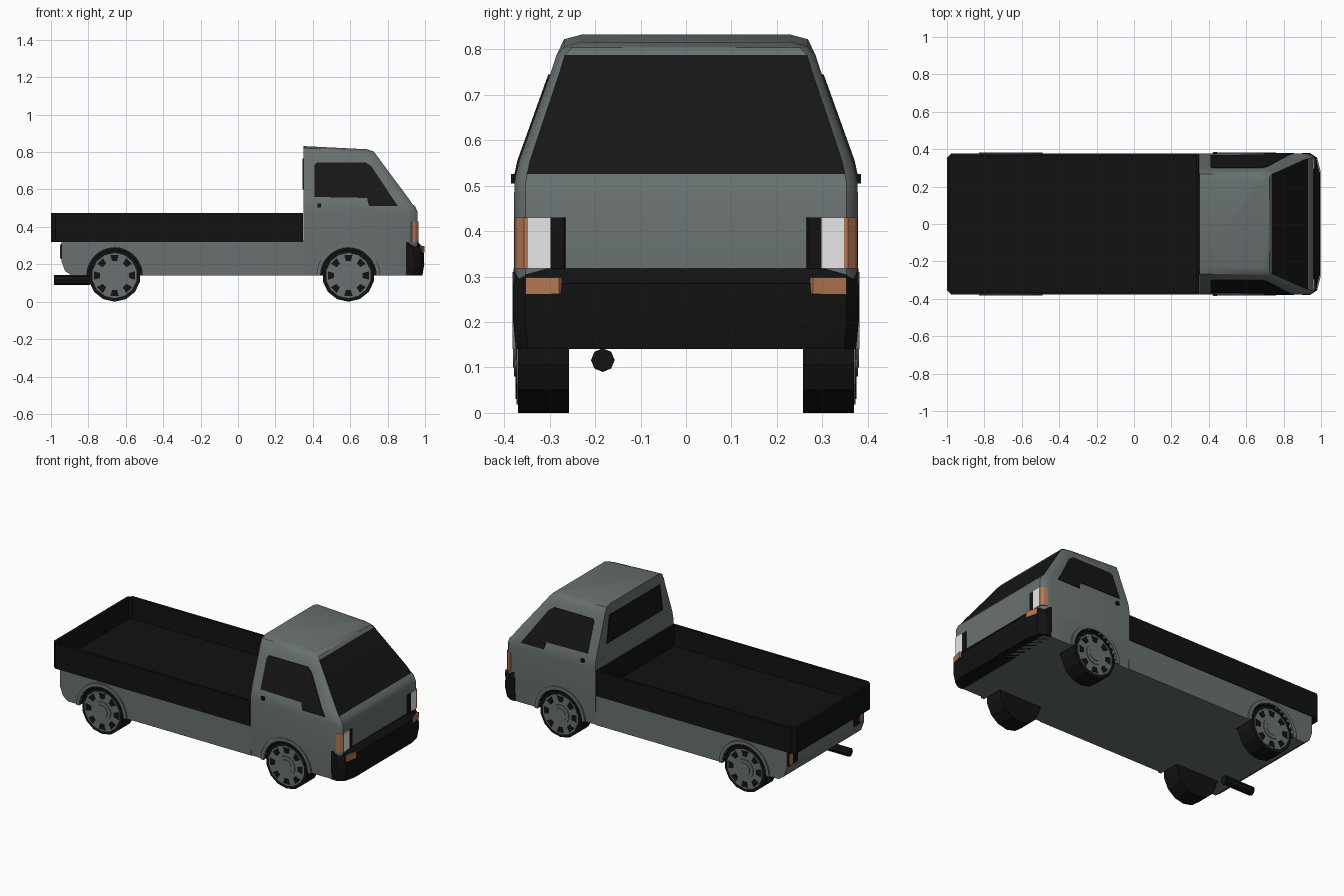
import bpy, bmesh, math

if "Cube" in bpy.data.objects:
    bpy.data.objects.remove(bpy.data.objects["Cube"])


def material(name, rgb):
    m = bpy.data.materials.new(name)
    m.diffuse_color = (*rgb, 1)
    m.use_nodes = True
    m.node_tree.nodes["Principled BSDF"].inputs["Base Color"].default_value = m.diffuse_color
    return m


GREY = material("grey paint", (0.14, 0.165, 0.163))
BLACK = material("black", (0.006, 0.006, 0.006))
GLASS = material("dark glass", (0.008, 0.008, 0.008))
ORANGE = material("orange lens", (0.45, 0.18, 0.085))
WHITE = material("white lamp", (0.8, 0.8, 0.8))


def finish(name, bm, mats):
    bmesh.ops.recalc_face_normals(bm, faces=bm.faces)
    me = bpy.data.meshes.new(name)
    bm.to_mesh(me)
    bm.free()
    for m in mats:
        me.materials.append(m)
    ob = bpy.data.objects.new(name, me)
    bpy.context.collection.objects.link(ob)
    return ob


def loft(name, rings, *mats):
    """Skin a list of equal rings and cap both ends."""
    bm = bmesh.new()
    vs = [[bm.verts.new(p) for p in r] for r in rings]
    n = len(vs[0])
    for a, b in zip(vs, vs[1:]):
        for i in range(n):
            j = (i + 1) % n
            bm.faces.new((a[i], a[j], b[j], b[i]))
    bm.faces.new(vs[0])
    bm.faces.new(vs[-1])
    return finish(name, bm, mats)


def prism_y(name, pts, y0, y1, *mats):
    return loft(name, [[(x, y, z) for x, z in pts] for y in (y0, y1)], *mats)


def box(name, x0, x1, y0, y1, z0, z1, mat):
    return prism_y(name, [(x0, z0), (x1, z0), (x1, z1), (x0, z1)], y0, y1, mat)


def circle(cx, cz, r, n):
    return [(cx + r * math.cos(2 * math.pi * i / n - math.pi / 2),
             cz + r * math.sin(2 * math.pi * i / n - math.pi / 2)) for i in range(n)]


def strip(name, path, side, z0, z1, mat):
    """Thin plate following a plan path round a front corner."""
    outer = [(x + 0.004, side * (y + 0.003)) for x, y in path]
    inner = [(x - 0.003, side * (y - 0.003)) for x, y in reversed(path)]
    return loft(name, [[(x, y, z) for x, y in outer + inner] for z in (z0, z1)], mat)


def smooth(ob):
    bpy.ops.object.select_all(action='DESELECT')
    ob.select_set(True)
    bpy.context.view_layer.objects.active = ob
    bpy.ops.object.shade_smooth_by_angle(angle=math.radians(32))


def symmetric(half):
    return half + [(x, -y) for x, y in reversed(half)]


# Cab: plan rings stacked by height (z, half width, front x, roof slope)
CAB = [(0.14, 0.37, 0.95, 0), (0.30, 0.378, 0.96, 0), (0.48, 0.378, 0.96, 0),
       (0.508, 0.377, 0.948, 0), (0.525, 0.374, 0.93, 0), (0.555, 0.367, 0.91, 0),
       (0.75, 0.297, 0.765, 0), (0.787, 0.285, 0.738, 0),
       (0.822, 0.268, 0.725, 0.05), (0.832, 0.23, 0.69, 0.05)]


def cab_width(z):
    for a, b in zip(CAB, CAB[1:]):
        if a[0] <= z <= b[0]:
            return a[1] + (b[1] - a[1]) * (z - a[0]) / (b[0] - a[0])


rings = []
for z, w, xf, slope in CAB:
    plan = symmetric([(0.35, w), (xf - 0.05, w), (xf - 0.015, 0.975 * w), (xf, 0.935 * w)])
    rings.append([(x, y, z - slope * (x - 0.35)) for x, y in plan])
cab = loft("cab", rings, GREY, BLACK, GLASS)
for f in cab.data.polygons:  # windscreen
    if 0.525 < f.center.z < 0.787 and f.normal.x > 0.5 and abs(f.center.y) < 0.01:
        f.material_index = 2

# Lower body under the bed
body = prism_y("lower_body", [(0.35, 0.14), (0.35, 0.33), (-0.945, 0.33), (-0.945, 0.22),
                              (-0.925, 0.165), (-0.89, 0.14)], -0.374, 0.374, GREY, BLACK)

# Wheel wells cut out of cab and body
WHEELS = (0.59, -0.66)
for target, wx in zip((cab, body), WHEELS):
    for s in (1, -1):
        cutter = prism_y("well_cutter", circle(wx, 0.14, 0.149, 28), s * 0.25, s * 0.5, GREY, BLACK)
        cutter.hide_render = True
        for f in cutter.data.polygons:
            f.material_index = 1
        mod = target.modifiers.new("well", 'BOOLEAN')
        mod.operation = 'DIFFERENCE'
        mod.solver = 'EXACT'
        mod.object = cutter
        bpy.context.view_layer.objects.active = target
        bpy.ops.object.modifier_apply(modifier=mod.name)
        bpy.data.objects.remove(cutter)
smooth(cab)

# Load bed: chamfered tray with a sunk floor
plan = symmetric([(0.347, 0.378), (-0.975, 0.378), (-1.0, 0.355)])
bm = bmesh.new()
low = [bm.verts.new((x, y, 0.32)) for x, y in plan]
top = [bm.verts.new((x, y, 0.475)) for x, y in plan]
for i in range(len(plan)):
    j = (i + 1) % len(plan)
    bm.faces.new((low[i], low[j], top[j], top[i]))
bm.faces.new(low)
rim = bm.faces.new(top)
bmesh.ops.recalc_face_normals(bm, faces=bm.faces)
bmesh.ops.inset_region(bm, faces=[rim], thickness=0.018)
wall = bmesh.ops.extrude_discrete_faces(bm, faces=[rim])["faces"][0]
for v in wall.verts:
    v.co.z = 0.345
finish("load_bed", bm, [BLACK])

# Front bumper
rings = []
for z, w, xf in ((0.14, 0.374, 0.99), (0.2, 0.38, 1.0), (0.285, 0.38, 0.996), (0.318, 0.379, 0.968)):
    plan = symmetric([(0.897, w), (xf - 0.06, w), (xf - 0.02, 0.93 * w), (xf - 0.004, 0.75 * w)])
    rings.append([(x, y, z) for x, y in plan])
smooth(loft("front_bumper", rings, BLACK))

UPPER = [(0.41, 0.56), (0.41, 0.73), (0.42, 0.744), (0.685, 0.744), (0.715, 0.722),
         (0.825, 0.555), (0.69, 0.555)]
LOWER = [(0.69, 0.555), (0.825, 0.555), (0.855, 0.512), (0.70, 0.512)]
for s, side in ((-1, "right"), (1, "left")):
    # Side windows lie on the leaning cab side
    for part, pts in (("upper", UPPER), ("lower", LOWER)):
        loft(f"{side}_window_{part}",
             [[(x, s * (cab_width(z) + d), z) for x, z in pts] for d in (-0.003, 0.004)], GLASS)
    box(f"{side}_door_handle", 0.425, 0.445, s * 0.37, s * 0.385, 0.505, 0.525, BLACK)

    # Headlamps, corner lamps and bumper signals
    strip(f"{side}_lamp_frame", [(0.96, 0.265), (0.96, 0.295)], s, 0.318, 0.43, BLACK)
    strip(f"{side}_headlamp", [(0.96, 0.295), (0.96, 0.345)], s, 0.318, 0.43, WHITE)
    strip(f"{side}_corner_lamp", [(0.96, 0.345), (0.96, 0.353), (0.945, 0.3685), (0.925, 0.374)],
          s, 0.318, 0.43, ORANGE)
    strip(f"{side}_signal", [(0.994, 0.276), (0.976, 0.35)], s, 0.262, 0.298, ORANGE)

    # Tail lamps
    box(f"{side}_tail_lamp_frame", -0.95, -0.94, s * 0.27, s * 0.365, 0.228, 0.308, BLACK)
    box(f"{side}_tail_lamp", -0.953, -0.945, s * 0.325, s * 0.36, 0.235, 0.30, ORANGE)

    for wx, end in zip(WHEELS, ("front", "rear")):
        tag = f"{end}_{side}"
        # Wheel arch lip
        arc = [math.pi * i / 16 for i in range(17)]
        lip = [(wx + 0.149 * math.cos(a), 0.14 + 0.149 * math.sin(a)) for a in arc]
        lip += [(wx + 0.17 * math.cos(a), 0.14 + 0.17 * math.sin(a)) for a in reversed(arc)]
        prism_y(f"{tag}_arch_lip", lip, s * 0.36, s * 0.382, GREY)
        # Tyre, rim, hub and cap
        for part, r, y0, y1, mat in (("tyre", 0.14, 0.257, 0.37, BLACK), ("rim", 0.121, 0.36, 0.373, GREY),
                                     ("hub", 0.06, 0.36, 0.378, GREY), ("hub_cap", 0.04, 0.37, 0.381, GREY)):
            prism_y(f"{tag}_{part}", circle(wx, 0.14, r, 14), s * y0, s * y1, mat)
        # Dark openings round the rim
        for k in range(8):
            a = k * math.pi / 4
            pts = [(wx + r * math.cos(a + d), 0.14 + r * math.sin(a + d))
                   for r, d in ((0.078, -0.17), (0.112, -0.2), (0.112, 0.2), (0.078, 0.17))]
            prism_y(f"{tag}_rim_opening_{k}", pts, s * 0.37, s * 0.375, BLACK)

# Rear cab window
pane = [(0.27, 0.60), (0.245, 0.765)]
loft("rear_window", [[(x, y, z) for y, z in symmetric(pane)[:2]] +
                     [(x, -y, z) for y, z in reversed(pane)] for x in (0.345, 0.352)], GLASS)

# Exhaust pipe
loft("exhaust", [[(x, y - 0.183, z) for y, z in circle(0, 0.116, 0.026, 8)]
                 for x in (-0.985, -0.79)], BLACK)
